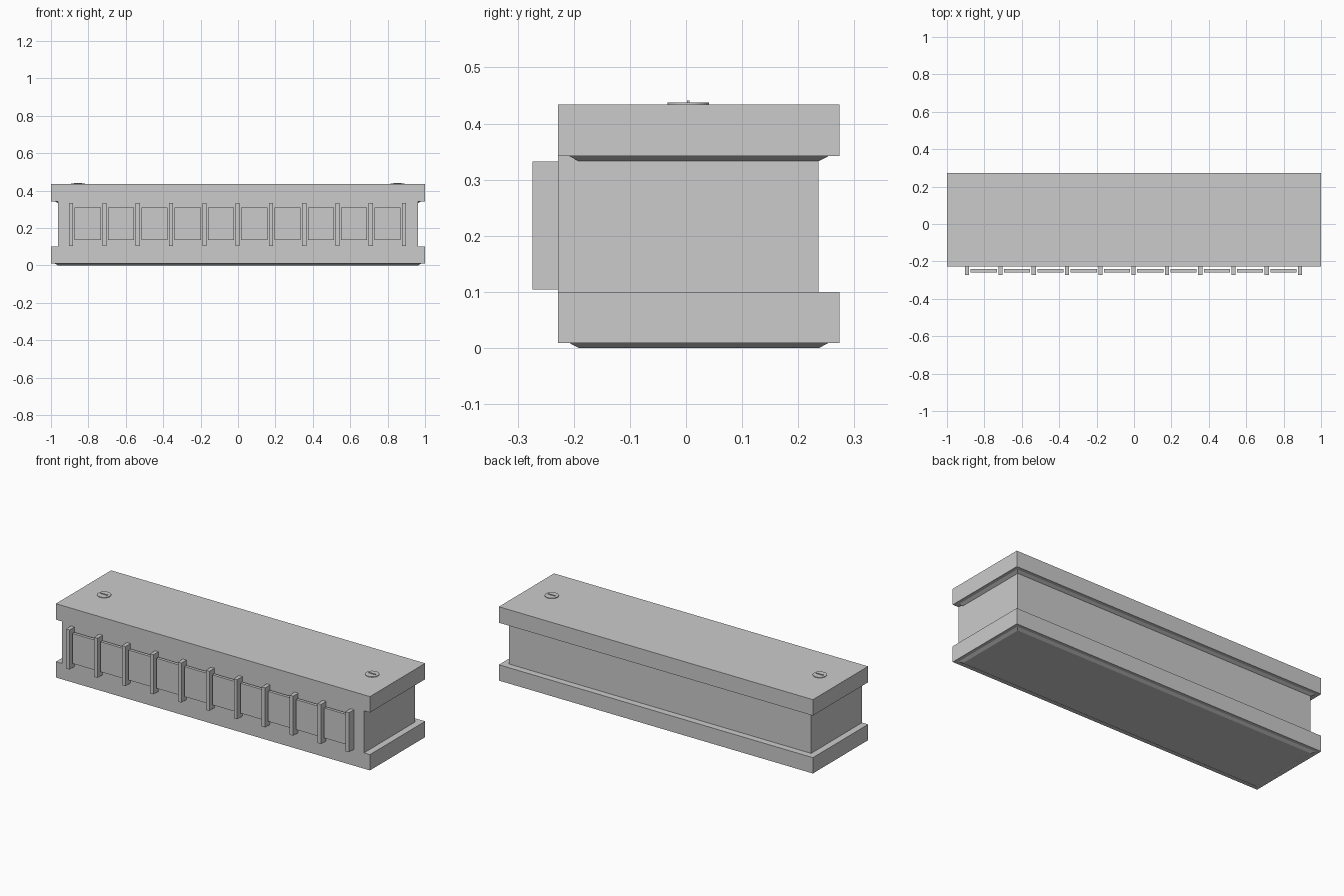
import bpy, bmesh

if "Cube" in bpy.data.objects:
    bpy.data.objects.remove(bpy.data.objects["Cube"])


def obj_from(bm, name):
    bmesh.ops.recalc_face_normals(bm, faces=bm.faces)
    me = bpy.data.meshes.new(name)
    bm.to_mesh(me)
    bm.free()
    ob = bpy.data.objects.new(name, me)
    bpy.context.collection.objects.link(ob)
    return ob


def block(name, x, y, z, inset=0.0):
    """Box from (min, max) ranges; inset narrows the bottom face on all sides."""
    bm = bmesh.new()
    bmesh.ops.create_cube(bm, size=1)
    for v in bm.verts:
        sx, sy, sz = (c > 0 for c in v.co)
        d = 0 if sz else inset
        v.co = (x[1] - d if sx else x[0] + d,
                y[1] - d if sy else y[0] + d,
                z[sz])
    return obj_from(bm, name)


FRONT, BACK = -0.228, 0.274

# Base and lid slabs, each with a thin bevelled lip underneath
for name, z0, z1 in (("base", 0.009, 0.1), ("lid", 0.342, 0.434)):
    block(name + "_slab", (-1, 1), (FRONT, BACK), (z0, z1))
    block(name + "_lip", (-0.98, 0.98), (FRONT + 0.02, BACK - 0.02),
          (z0 - 0.009, z0), inset=0.017)

# Recessed body, flush with the slabs at the front
block("body", (-0.962, 0.962), (FRONT, 0.236), (0.1, 0.342))

# Front row of upright dividers with a thin panel in each gap
PITCH, COUNT = 0.178, 11
for i in range(COUNT):
    x = (i - (COUNT - 1) / 2) * PITCH - 0.002
    block(f"divider_{i + 1}", (x - 0.011, x + 0.011),
          (-0.274, FRONT), (0.104, 0.332))
    if i < COUNT - 1:
        c = x + PITCH / 2
        block(f"panel_{i + 1}", (c - 0.07, c + 0.07),
              (-0.258, -0.241), (0.135, 0.308))

# Screw heads on the lid, each with a slim raised bar
for side, x in (("left", -0.855), ("right", 0.852)):
    bm = bmesh.new()
    bmesh.ops.create_cone(bm, cap_ends=True, segments=32,
                          radius1=0.037, radius2=0.037, depth=0.006)
    head = obj_from(bm, f"screw_head_{side}")
    head.location = (x, 0.004, 0.4345)
    block(f"screw_bar_{side}", (x - 0.021, x + 0.021),
          (0.0015, 0.0065), (0.436, 0.441))
    bpy.context.view_layer.objects.active = head
    bpy.ops.object.select_all(action='DESELECT')
    head.select_set(True)
    bpy.ops.object.shade_smooth_by_angle()
